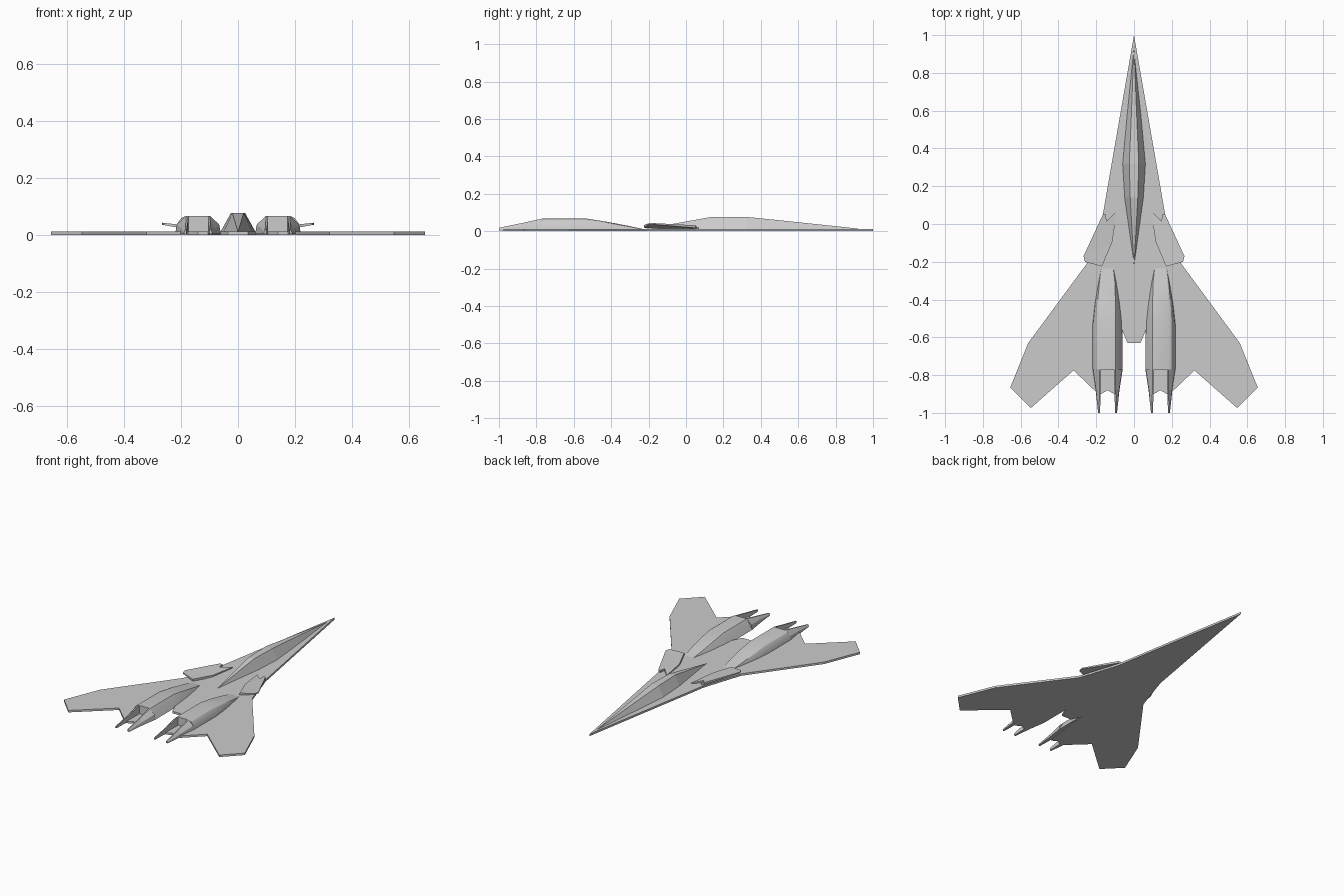
import bpy, bmesh

if "Cube" in bpy.data.objects:
    bpy.data.objects.remove(bpy.data.objects["Cube"])


def finish(name, bm, mirror=True, smooth=None):
    bmesh.ops.remove_doubles(bm, verts=bm.verts, dist=1e-5)
    bmesh.ops.recalc_face_normals(bm, faces=bm.faces)
    me = bpy.data.meshes.new(name)
    bm.to_mesh(me)
    bm.free()
    ob = bpy.data.objects.new(name, me)
    bpy.context.collection.objects.link(ob)
    if mirror:
        ob.modifiers.new("mirror", 'MIRROR')
    if smooth:
        bpy.ops.object.select_all(action='DESELECT')
        ob.select_set(True)
        bpy.context.view_layer.objects.active = ob
        bpy.ops.object.shade_smooth_by_angle(angle=smooth)
    return ob


def slab(name, outline, bottom, top, mirror=True):
    """Closed plate; bottom and top give z as a function of x."""
    bm = bmesh.new()
    lo = [bm.verts.new((x, y, bottom(x))) for x, y in outline]
    hi = [bm.verts.new((x, y, top(x))) for x, y in outline]
    bm.faces.new(lo)
    bm.faces.new(hi)
    n = len(lo)
    for i in range(n):
        j = (i + 1) % n
        bm.faces.new((lo[i], lo[j], hi[j], hi[i]))
    bmesh.ops.triangulate(bm, faces=[f for f in bm.faces if len(f.verts) > 4])
    return finish(name, bm, mirror)


def loft(name, sections, mirror=True, smooth=None):
    """Skin between (y, [(x, z), ...]) sections, capped at both ends."""
    bm = bmesh.new()
    rings = [[bm.verts.new((x, y, z)) for x, z in pts] for y, pts in sections]
    n = len(rings[0])
    for a, b in zip(rings, rings[1:]):
        for i in range(n):
            j = (i + 1) % n
            bm.faces.new((a[i], a[j], b[j], b[i]))
    bm.faces.new(rings[0])
    bm.faces.new(rings[-1])
    return finish(name, bm, mirror, smooth)


# Flat wing and strake plate, full outline from its right half
half = [(0.165, 0.05), (0.25, -0.21), (0.56, -0.63), (0.655, -0.865),
        (0.547, -0.975), (0.32, -0.775), (0.205, -0.885), (0.175, -0.90),
        (0.14, -0.88), (0.105, -0.90), (0.085, -0.80), (0.063, -0.56), (0.035, -0.63)]
outline = [(0, 1.0)] + half + [(-x, y) for x, y in reversed(half)]
slab("wing_plate", outline, lambda x: 0.0, lambda x: 0.013, mirror=False)

# Faceted central spine with cockpit hump
def spine_section(y, w, t, z):
    return y, [(-w, 0.008), (w, 0.008), (t, z), (-t, z)]

loft("cockpit_spine", [
    spine_section(0.92, 0.002, 0.001, 0.014),
    spine_section(0.60, 0.037, 0.013, 0.048),
    spine_section(0.32, 0.063, 0.025, 0.077),
    spine_section(0.14, 0.052, 0.020, 0.077),
    spine_section(-0.21, 0.002, 0.001, 0.014)], mirror=False)


# Canards, thinner toward the raised tip
def canard_top(x):
    return 0.037 + (x - 0.2) * (0.09 if x > 0.2 else 0.16)


def canard_bottom(x):
    return 0.024 + (x - 0.2) * 0.18


slab("canard", [(0.09, 0.07), (0.145, 0.015), (0.15, 0.055), (0.165, 0.05),
                (0.267, -0.17), (0.26, -0.20), (0.17, -0.225), (0.115, -0.095)],
     canard_bottom, canard_top)


# Engine nacelles, rounded on the outer shoulder
def nacelle_section(y, w, t, z):
    c = 0.14
    return y, [(c - w, 0.004), (c + w, 0.004), (c + w * 0.94, z * 0.55),
               (c + t + (w - t) * 0.45, z * 0.88), (c + t, z),
               (c - t, z), (c - t - (w - t) * 0.3, z * 0.78)]

loft("engine_nacelle", [
    nacelle_section(-0.23, 0.036, 0.030, 0.012),
    nacelle_section(-0.30, 0.048, 0.038, 0.027),
    nacelle_section(-0.42, 0.068, 0.042, 0.050),
    nacelle_section(-0.53, 0.080, 0.042, 0.067),
    nacelle_section(-0.77, 0.080, 0.042, 0.067)], smooth=0.5)

# Nozzle side blades, tapering backward past the open exhaust
for name, s in (("outer_nozzle_blade", 1), ("inner_nozzle_blade", -1)):
    def blade(y, i, o, m, t, z, s=s):
        return y, [(0.14 + s * x, h) for x, h in
                   ((i, 0.004), (o, 0.004), (m, z * 0.55), (t, z), (i, z))]
    loft(name, [blade(-0.77, 0.034, 0.080, 0.074, 0.042, 0.067),
                blade(-0.88, 0.036, 0.063, 0.060, 0.043, 0.043),
                blade(-1.0, 0.040, 0.050, 0.049, 0.045, 0.018)])
